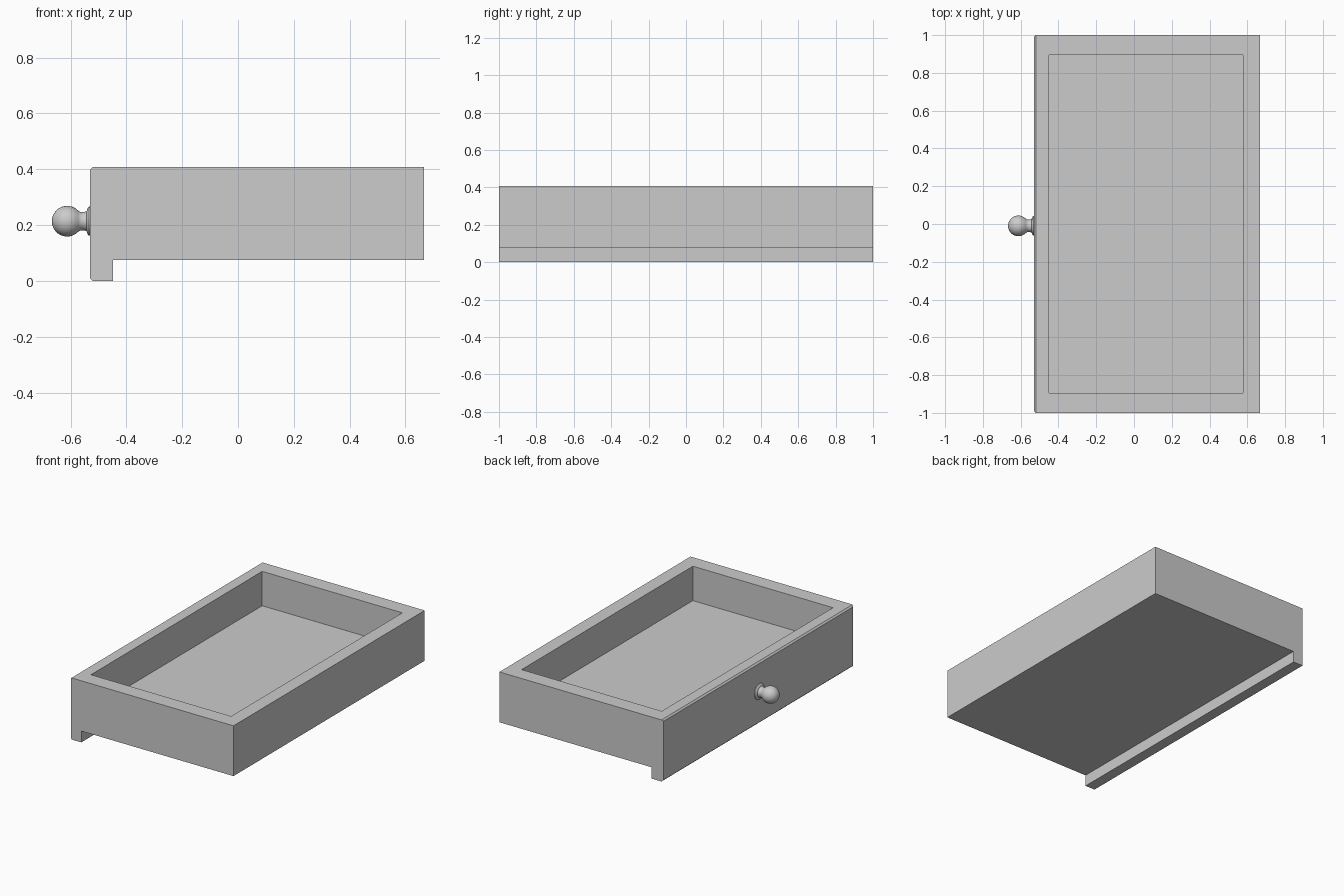
import bpy, bmesh, math
from mathutils import Matrix

if "Cube" in bpy.data.objects:
    bpy.data.objects.remove(bpy.data.objects["Cube"])

grey = bpy.data.materials.new("plain_grey")
grey.use_nodes = True
grey.diffuse_color = (0.6, 0.6, 0.6, 1)
grey.node_tree.nodes["Principled BSDF"].inputs["Base Color"].default_value = (0.6, 0.6, 0.6, 1)


def finish(name, bm):
    bmesh.ops.recalc_face_normals(bm, faces=bm.faces)
    mesh = bpy.data.meshes.new(name)
    bm.to_mesh(mesh)
    bm.free()
    mesh.materials.append(grey)
    ob = bpy.data.objects.new(name, mesh)
    bpy.context.collection.objects.link(ob)
    return ob


# Drawer: side profile with front lip and chamfers, swept across the width
TOP, BASE, FLOOR = 0.408, 0.075, 0.18
FACE, LIP, BACK, C = -0.53, -0.448, 0.667, 0.01
profile = [(FACE + C, 0), (LIP, 0), (LIP, BASE), (BACK, BASE),
           (BACK, TOP), (FACE + C, TOP), (FACE, TOP - C), (FACE, C)]
bm = bmesh.new()
side = bm.faces.new([bm.verts.new((x, -1, z)) for x, z in profile])
ext = bmesh.ops.extrude_face_region(bm, geom=[side])
bmesh.ops.translate(bm, verts=[g for g in ext["geom"] if isinstance(g, bmesh.types.BMVert)],
                    vec=(0, 2, 0))
# chamfer the ends of the front face too
for v in bm.verts:
    if abs(v.co.x - FACE) < 1e-4:
        v.co.y -= math.copysign(C, v.co.y)

# Tray recess: inset the rim and push the floor down
bm.normal_update()
top = next(f for f in bm.faces if all(abs(v.co.z - TOP) < 1e-4 for v in f.verts))
bmesh.ops.inset_region(bm, faces=[top], thickness=0.05)
for v in top.verts:
    v.co.x = -0.45 if v.co.x < 0 else 0.577
    v.co.y = math.copysign(0.896, v.co.y)
well = bmesh.ops.extrude_face_region(bm, geom=[top])
bmesh.ops.translate(bm, verts=[g for g in well["geom"] if isinstance(g, bmesh.types.BMVert)],
                    vec=(0, 0, FLOOR - TOP))
if top.is_valid:
    bmesh.ops.delete(bm, geom=[top], context="FACES_ONLY")
finish("drawer_tray", bm)

# Knob: flange, neck and ball turned around an axis pointing out of the face
R, OUT = 0.055, 0.082
outline = [(0, -0.005), (0.052, -0.005), (0.052, 0.003), (0.046, 0.009),
           (0.036, 0.012), (0.033, 0.02), (0.033, 0.035)]
for i in range(11):
    a = math.radians(-47 + 137 * i / 10)
    outline.append((R * math.cos(a), OUT + R * math.sin(a)))
bm = bmesh.new()
verts = [bm.verts.new((r, 0, h)) for r, h in outline]
edges = [bm.edges.new(pair) for pair in zip(verts, verts[1:])]
bmesh.ops.spin(bm, geom=verts + edges, cent=(0, 0, 0), axis=(0, 0, 1),
               angle=math.tau, steps=32)
bmesh.ops.remove_doubles(bm, verts=bm.verts, dist=0.0002)
bmesh.ops.transform(bm, verts=bm.verts,
                    matrix=Matrix.Translation((FACE, -0.01, 0.214)) @ Matrix.Rotation(-math.pi / 2, 4, "Y"))
knob = finish("drawer_knob", bm)
bpy.ops.object.select_all(action="DESELECT")
bpy.context.view_layer.objects.active = knob
knob.select_set(True)
bpy.ops.object.shade_smooth_by_angle(angle=math.radians(40))
